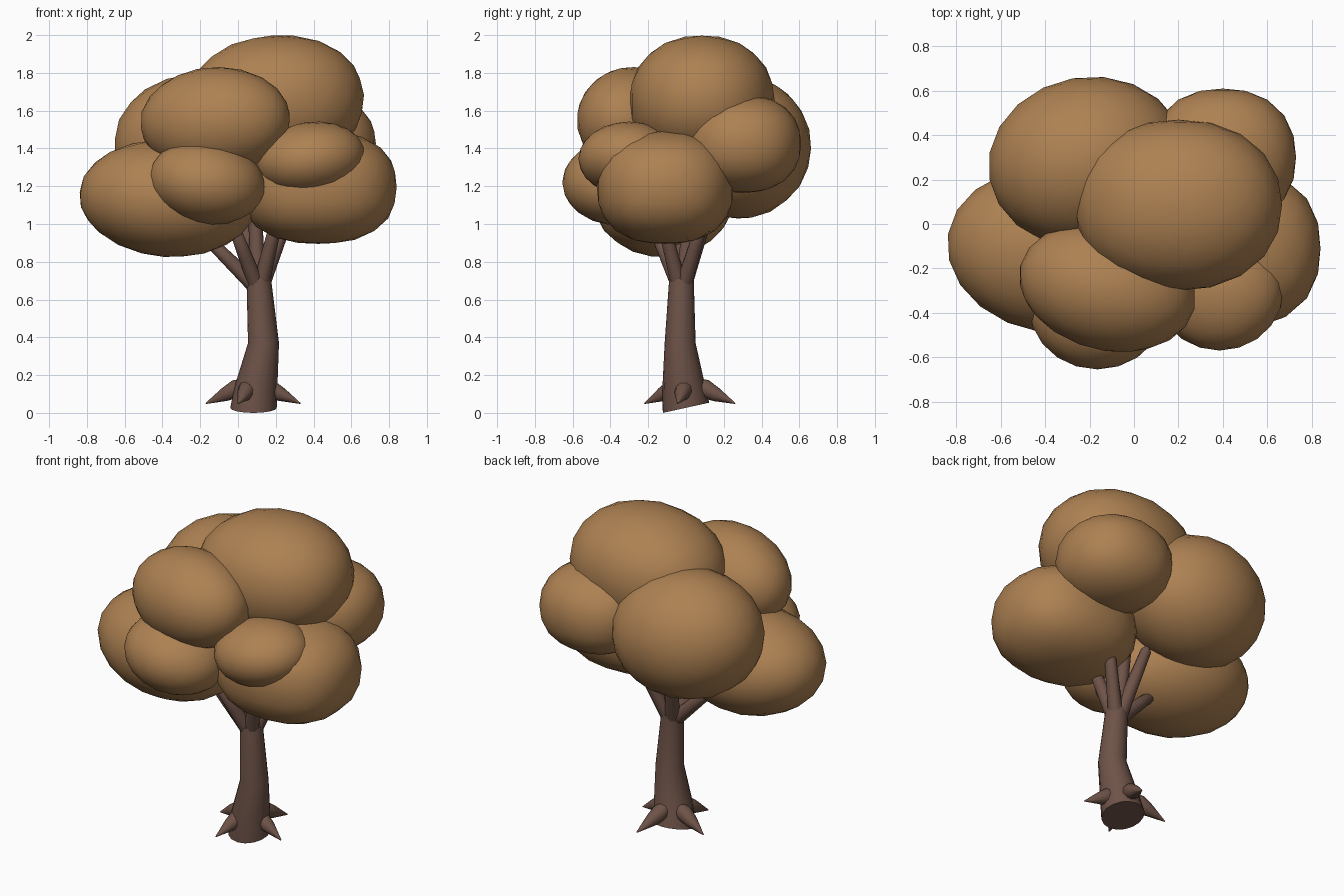
import bpy
import bmesh
from math import cos, sin, pi, radians
from mathutils import Euler, Vector

if "Cube" in bpy.data.objects:
    bpy.data.objects.remove(bpy.data.objects["Cube"])


def material(name, colour):
    m = bpy.data.materials.new(name)
    m.use_nodes = True
    m.diffuse_color = colour
    bsdf = next(n for n in m.node_tree.nodes if n.type == "BSDF_PRINCIPLED")
    bsdf.inputs["Base Color"].default_value = colour
    bsdf.inputs["Roughness"].default_value = 0.9
    return m


foliage = material("autumn foliage", (0.42, 0.22, 0.085, 1))
bark = material("brown bark", (0.155, 0.086, 0.064, 1))


def finish(bm, name, mat, angle):
    bmesh.ops.recalc_face_normals(bm, faces=bm.faces)
    mesh = bpy.data.meshes.new(name)
    bm.to_mesh(mesh)
    bm.free()
    mesh.materials.append(mat)
    ob = bpy.data.objects.new(name, mesh)
    bpy.context.collection.objects.link(ob)
    bpy.ops.object.select_all(action="DESELECT")
    ob.select_set(True)
    bpy.context.view_layer.objects.active = ob
    bpy.ops.object.shade_smooth_by_angle(angle=angle)


def limb(name, points, radii, sides=12, upright=False, tilt=0):
    """Tapered tube through points; upright keeps its rings level."""
    pts = [Vector(p) for p in points]
    bm = bmesh.new()
    rings = []
    for i, (p, r) in enumerate(zip(pts, radii)):
        axis = pts[min(i + 1, len(pts) - 1)] - pts[max(i - 1, 0)]
        if upright:
            axis = Vector((0, 0, 1))
        turn = Vector((0, 0, 1)).rotation_difference(axis)
        ring = []
        for k in range(sides):
            a = 2 * pi * k / sides
            v = p + turn @ Vector((r * cos(a), r * sin(a), 0))
            if i == 0:
                v.z += tilt * (v.y - p.y)
            ring.append(bm.verts.new(v))
        rings.append(ring)
    for low, high in zip(rings, rings[1:]):
        for k in range(sides):
            n = (k + 1) % sides
            bm.faces.new((low[k], low[n], high[n], high[k]))
    bm.faces.new(rings[0][::-1])
    bm.faces.new(rings[-1])
    finish(bm, name, bark, 0.9)


def leaf_mass(name, centre, radii, turn=(0, 0, 0), power=2):
    """Tilted ellipsoid; a power above 2 makes it fuller at the corners."""
    spin = Euler([radians(a) for a in turn]).to_matrix()
    bm = bmesh.new()
    bmesh.ops.create_icosphere(bm, subdivisions=3, radius=1)
    for v in bm.verts:
        v.co /= sum(abs(c) ** power for c in v.co) ** (1 / power)
        v.co = Vector(centre) + spin @ Vector([c * r for c, r in zip(v.co, radii)])
    finish(bm, name + "_foliage", foliage, 1.0)


# Leaning trunk with a slanted foot
limb("trunk",
     [(0.082, 0, 0.027), (0.097, -0.012, 0.15), (0.135, -0.031, 0.37), (0.11, -0.024, 0.71)],
     [0.123, 0.112, 0.082, 0.065], sides=16, upright=True, tilt=0.22)

# Roots flare outward to points
root_centre = Vector((0.08, 0.01, 0))
for side, x, y in (("front", -0.08, -0.23), ("left", 0.25, -0.055),
                   ("back", 0.08, 0.25), ("right", -0.25, 0.06)):
    out = Vector((x, y, 0))
    path = [root_centre + out * t + Vector((0, 0, z))
            for t, z in ((0.2, 0.145), (0.36, 0.128), (0.6, 0.097), (1, 0.05))]
    limb(side + "_root", path, [0.04, 0.05, 0.038, 0.003], sides=10)

# Branches fan out from the trunk top into the crown
fork = Vector((0.11, -0.025, 0.69))
tips = {
    "right": (-0.17, -0.03, 0.93),
    "front_right": (-0.02, -0.17, 0.98),
    "back_left": (0.27, 0.10, 1.05),
    "centre": (0.08, 0.05, 1.3),
    "front_left": (0.22, -0.14, 1.08),
    "back": (0.01, 0.13, 1.1),
}
for side, tip in tips.items():
    end = Vector(tip)
    start = fork + Vector((end.x - fork.x, end.y - fork.y, 0)) * 0.13
    path = [start, start.lerp(end, 0.5), start.lerp(end, 0.95), end]
    limb(side + "_branch", path, [0.043, 0.037, 0.031, 0.015], sides=10)

# Crown of overlapping rounded leaf masses
leaf_mass("top", (0.2, 0.085, 1.65), (0.468, 0.385, 0.348), (0, -4, 0), 2.15)
leaf_mass("upper_front", (-0.12, -0.285, 1.545), (0.405, 0.285, 0.286), (10, -3, -14))
leaf_mass("lower_front", (-0.165, -0.375, 1.22), (0.31, 0.28, 0.222), (0, 9, 0))
leaf_mass("right", (-0.37, -0.12, 1.135), (0.475, 0.37, 0.31), (0, 4, -9))
leaf_mass("left", (0.425, -0.11, 1.195), (0.415, 0.362, 0.3), (0, 0, 0), 2.4)
leaf_mass("front_left", (0.385, -0.3, 1.345), (0.29, 0.27, 0.195), (0, -8, 0))
leaf_mass("back_right", (-0.21, 0.28, 1.41), (0.45, 0.382, 0.382), (0, 5, 10))
leaf_mass("back_left", (0.4, 0.3, 1.425), (0.33, 0.31, 0.26), (0, 0, 0), 2.25)
